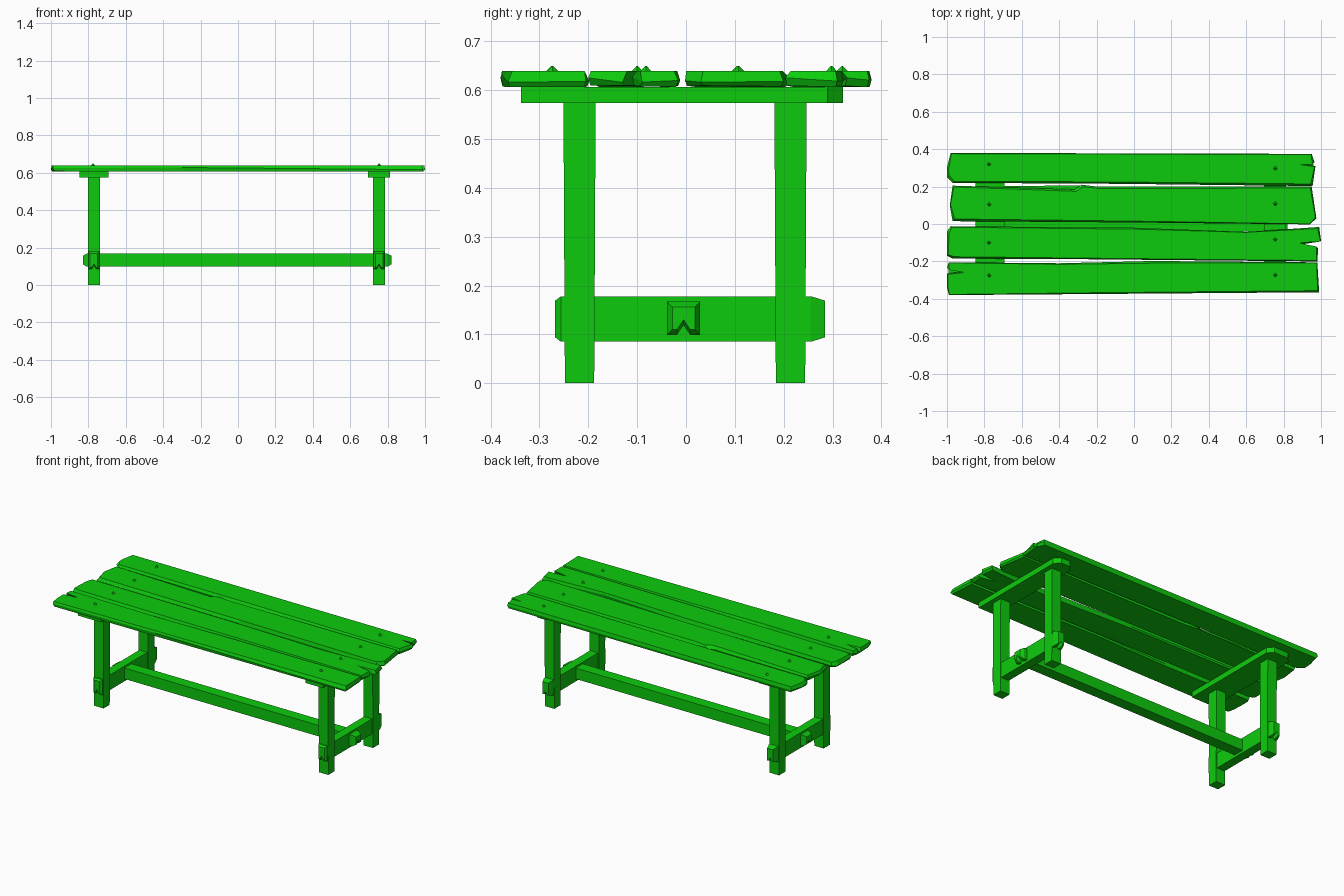
import bpy, bmesh, random
from mathutils import Vector

random.seed(4)
cube = bpy.data.objects.get("Cube")
if cube:
    bpy.data.objects.remove(cube)

green = bpy.data.materials.new("bright green")
green.use_nodes = True
COLOUR = (0.004, 0.6, 0.004, 1)
green.diffuse_color = COLOUR
green.node_tree.nodes["Principled BSDF"].inputs["Base Color"].default_value = COLOUR


def loft(name, rings):
    """Closed solid through a list of equally sized point rings."""
    bm = bmesh.new()
    loops = [[bm.verts.new(p) for p in ring] for ring in rings]
    n = len(loops[0])
    for a, b in zip(loops, loops[1:]):
        for i in range(n):
            j = (i + 1) % n
            bm.faces.new((a[i], a[j], b[j], b[i]))
    bm.faces.new(loops[0][::-1])
    bm.faces.new(loops[-1])
    bmesh.ops.triangulate(bm, faces=[f for f in bm.faces if len(f.verts) > 4])
    bmesh.ops.recalc_face_normals(bm, faces=bm.faces)
    mesh = bpy.data.meshes.new(name)
    bm.to_mesh(mesh)
    bm.free()
    mesh.materials.append(green)
    obj = bpy.data.objects.new(name, mesh)
    bpy.context.collection.objects.link(obj)
    return obj


def rect(x0, x1, y0, y1, z):
    return [(x0, y0, z), (x1, y0, z), (x1, y1, z), (x0, y1, z)]


def plank(name, outline):
    """Rough board: split outline with an unevenly worn upper edge."""
    mid = sum(y for x, y in outline) / len(outline)
    low, side, top = [], [], []
    for x, y in outline:
        end = 1 if x > 0 else -1
        edge = 1 if y > mid else -1
        wear = random.uniform(0.002, 0.012)
        low.append((x - end * 0.008, y - edge * 0.004, 0.606 + random.uniform(0, 0.004)))
        side.append((x, y, 0.622 + random.uniform(-0.006, 0.006)))
        top.append((x - end * wear, y - edge * wear, 0.639))
    loft(name, [low, side, top])


# Table top boards, with split ends and crooked edges
plank("plank_back", [(-.98, .38), (.95, .375), (.965, .33), (.89, .322), (.97, .31),
                     (.955, .203), (-.1, .215), (-.97, .22), (-1, .25), (-1, .3)])
plank("plank_mid_back", [(-.97, .205), (-.32, .185), (-.28, .21), (-.2, .2), (.95, .2),
                         (.975, .03), (.94, -.002), (0, .008), (-.97, .015), (-.985, .1)])
plank("plank_mid_front", [(-.98, -.012), (0, -.02), (.6, -.042), (.99, -.016), (1, -.09),
                          (.89, -.11), (.985, -.13), (.98, -.2), (-.4, -.187),
                          (-.97, -.185), (-1, -.17), (-1, -.04)])
plank("plank_front", [(-.99, -.205), (-.4, -.21), (.1, -.198), (.98, -.205), (.99, -.365),
                      (-.3, -.375), (-.99, -.38), (-1, -.34), (-1, -.265),
                      (-.91, -.253), (-1, -.235)])


# Pointed nail heads along each bearer
for side, x, ys in (("right", -.775, (.32, .105, -.1, -.275)),
                    ("left", .755, (.298, .108, -.082, -.273))):
    for i, y in enumerate(ys):
        bpy.ops.mesh.primitive_cone_add(vertices=4, radius1=.014, radius2=.001,
                                        depth=.014, location=(x, y, .643))
        nail = bpy.context.object
        nail.name = f"nail_{side}_{i + 1}"
        nail.data.materials.append(green)


def notched(c, w, z0, z1, inset=0):
    """Section with a V cut in the underside, as (across, up) pairs."""
    a, b, lo, hi = c - w + inset, c + w - inset, z0 + inset, z1 - inset
    return [(a, lo), (a, hi), (b, hi), (b, lo), (c + w * .4, lo),
            (c, lo + .02), (c - w * .4, lo)]


# Two trestles: legs, bearer and low rail with tenons through the legs
for side, x in (("right", -.77), ("left", .754)):
    for end, s in (("front", -1), ("back", 1)):
        y = -.218 if s < 0 else .214
        loft(f"leg_{end}_{side}", [rect(x - .032, x + .032, y - .03, y + .03, 0),
                                   rect(x - .032, x + .032, y - .033, y + .033, .58)])
        tip = -.268 if s < 0 else .285
        base = [(x + u, s * .235, z) for u, z in notched(0, .029, .085, .178)]
        mid = [(x + u, s * .256, z) for u, z in notched(0, .029, .085, .178)]
        cap = [(x + u, tip, z) for u, z in notched(0, .029, .085, .178, .009)]
        loft(f"tenon_{end}_{side}", [base, mid, cap])
    loft(f"low_rail_{side}", [rect(x - .027, x + .027, -.24, .24, .085),
                              rect(x - .027, x + .027, -.24, .24, .178)])
    w = .078 if x < 0 else .06
    plan = [(x - w, -.338), (x + w, -.338), (x + w, .29), (x + w - .03, .322),
            (x - w + .03, .322), (x - w, .29)]
    loft(f"bearer_{side}", [[(px, py, z) for px, py in plan] for z in (.574, .607)])

# Long stretcher and its notched ends beyond the low rails
loft("stretcher", [rect(-.78, .765, -.039, .029, .1), rect(-.78, .765, -.039, .029, .167)])
for side, s, tip in (("right", -1, -.83), ("left", 1, .82)):
    rings = []
    for x, inset in ((s * .76, 0), (tip - s * .02, 0), (tip, .011)):
        rings.append([(x, y, z) for y, z in notched(-.005, .034, .099, .167, inset)])
    loft(f"stretcher_tenon_{side}", rings)
